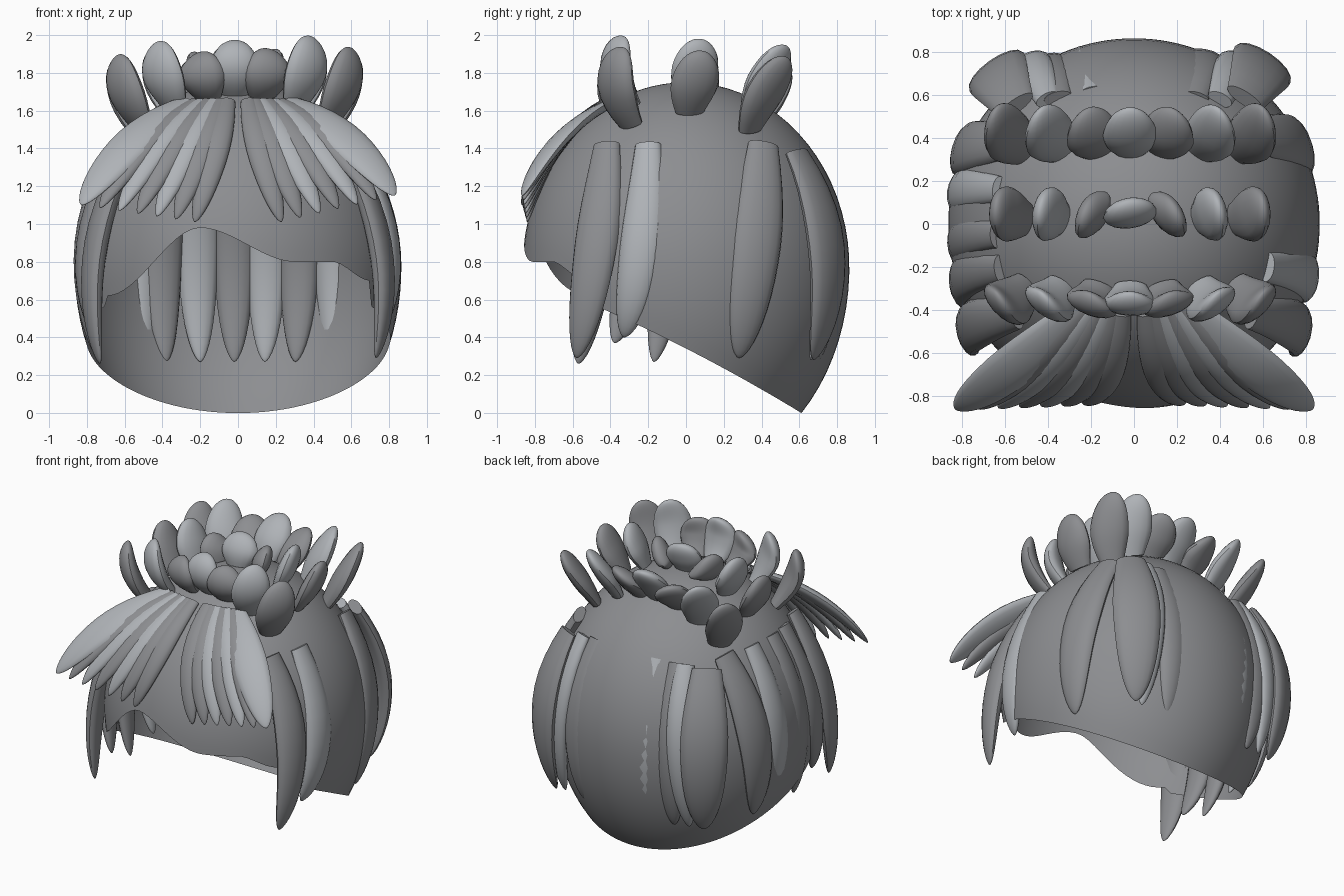
import bpy, bmesh, math
from mathutils import Vector

if "Cube" in bpy.data.objects:
    bpy.data.objects.remove(bpy.data.objects["Cube"])

R, ZC, UP, DOWN = 0.865, 0.77, 0.98, 1.09      # head cap ellipsoid

# Two greys for the hair
DARK = bpy.data.materials.new("dark_grey")
DARK.diffuse_color = (0.265, 0.27, 0.283, 1)
DARK.use_nodes = True
DARK.node_tree.nodes["Principled BSDF"].inputs["Base Color"].default_value = DARK.diffuse_color
LIGHT = bpy.data.materials.new("light_grey")
LIGHT.diffuse_color = (0.43, 0.45, 0.475, 1)
LIGHT.use_nodes = True
LIGHT.node_tree.nodes["Principled BSDF"].inputs["Base Color"].default_value = LIGHT.diffuse_color


def interp(pts, v):
    if v <= pts[0][0]:
        return pts[0][1]
    for (a, p), (b, q) in zip(pts, pts[1:]):
        if v <= b:
            t = (v - a) / (b - a)
            t = t * t * (3 - 2 * t)
            return p + (q - p) * t
    return pts[-1][1]


def cap_radius(z):
    c = UP if z > ZC else DOWN
    return R * math.sqrt(max(0, 1 - ((z - ZC) / c) ** 2))


def cap_height(x, y):
    return ZC + UP * math.sqrt(max(0, 1 - (x * x + y * y) / R ** 2))


def finish(name, bm, light=False):
    bmesh.ops.recalc_face_normals(bm, faces=bm.faces)
    me = bpy.data.meshes.new(name)
    bm.to_mesh(me)
    bm.free()
    me.materials.append(LIGHT if light else DARK)
    ob = bpy.data.objects.new(name, me)
    bpy.context.collection.objects.link(ob)
    return ob


def lock(name, a, m, b, normal, width, thick, light=False,
         root=0.6, peak=0.5, k=4, e=0.6, rings=16, sides=16):
    """Flattened leaf lofted along a curve through a, m, b."""
    a, m, b, n0 = Vector(a), Vector(m), Vector(b), Vector(normal)
    c = 2 * m - (a + b) / 2
    bm = bmesh.new()
    prev = None
    for i in range(rings):
        t = math.sin(i / rings * math.pi / 2)
        p = a * (1 - t) ** 2 + c * 2 * t * (1 - t) + b * t * t
        d = ((c - a) * (1 - t) + (b - c) * t).normalized()
        side = d.cross(n0).normalized()
        n = side.cross(d)
        w = (root + (1 - root) * math.sin(min(t / peak, 1) * math.pi / 2)) * (1 - t ** k) ** e
        ring = []
        for j in range(sides):
            g = 2 * math.pi * j / sides
            ring.append(bm.verts.new(p + side * (math.cos(g) * w * width / 2)
                                     + n * (math.sin(g) * w * thick / 2)))
        if prev:
            for j in range(sides):
                q = (j + 1) % sides
                bm.faces.new((prev[j], prev[q], ring[q], ring[j]))
        else:
            bm.faces.new(ring)
        prev = ring
    tip = bm.verts.new(b)
    for j in range(sides):
        bm.faces.new((prev[j], prev[(j + 1) % sides], tip))
    return finish(name, bm, light)


# Head cap: open shell with slanted nape and wavy front hairline
HAIRLINE = [(-0.69, 0.62), (-0.2, 0.98), (0.3, 0.8), (0.5, 0.8), (0.7, 0.7)]
bm = bmesh.new()
N, L = 128, 28
top = bm.verts.new((0, 0, ZC + UP))
cols = []
for i in range(N):
    az = 2 * math.pi * i / N
    z = 0.5
    for _ in range(40):
        x, y = cap_radius(z) * math.cos(az), cap_radius(z) * math.sin(az)
        target = interp(HAIRLINE, x) if y < -0.5 else 0.341 - 0.51 * y - 0.08 * y * y
        z += 0.6 * (target - z)
    end = math.acos((z - ZC) / (UP if z > ZC else DOWN))
    col = []
    for j in range(1, L + 1):
        th = end * j / L
        h = math.cos(th)
        col.append(bm.verts.new((R * math.sin(th) * math.cos(az), R * math.sin(th) * math.sin(az),
                                 ZC + h * (UP if h > 0 else DOWN))))
    cols.append(col)
for i in range(N):
    p, q = cols[i], cols[(i + 1) % N]
    bm.faces.new((top, p[0], q[0]))
    for j in range(L - 1):
        bm.faces.new((p[j], p[j + 1], q[j + 1], q[j]))
finish("head_cap", bm)

# Fringe: two fans parted at the centre
for s in (-1, 1):
    for i in range(7):
        t = i / 6                                   # 0 inner, 1 outer
        lift = 0.05 * t if s > 0 else 0
        lock("fringe_lock",
             (s * (0.055 + 0.2 * t), -0.42 + 0.03 * t, 1.65 - 0.01 * t),
             (s * (0.12 + 0.44 * t), -0.7 + 0.04 * t, 1.38 + 0.05 * t + lift / 2),
             (s * (0.23 + 0.6 * t), -0.84 - 0.025 * t, 1.01 + 0.09 * t + lift),
             (s * 0.3 * t, -0.8, 0.6), 0.15 + (0.09 if i == 6 else 0), 0.08, i % 2 == 0 and i > 0,
             root=0.55, peak=0.6, k=4, e=0.6)

# Crown: three rows of upright petals
TIPS = [(-0.64, 1.89), (-0.43, 1.96), (-0.21, 1.9), (-0.02, 1.97),
        (0.17, 1.92), (0.39, 1.99), (0.6, 1.93)]
ROWS = [(-0.29, -0.37, -0.32, -1.0, 0.0), (0.02, 0.05, 0.11, 0.25, 0.02), (0.34, 0.42, 0.54, 1.0, 0.05)]
for y0, ym, y1, ny, drop in ROWS:
    for i, (x, z) in enumerate(TIPS):
        bx = 0.78 * x
        bz = cap_height(bx, y0)
        tz = z - drop
        lock("crown_petal", (bx, y0, bz), (0.93 * x, ym, bz + 0.53 * (tz - bz)), (x, y1, tz),
             (x * 1.8, ny, 0), 0.26, 0.12, i % 2 == 1, root=0.6, peak=0.5, k=4, e=0.55, rings=14)

# Side locks: y at top, middle, tip, then middle x, tip height, width, light
RIGHT = [(-0.42, -0.48, -0.58, 0.755, 0.29, 0.24, False), (-0.2, -0.24, -0.33, 0.8, 0.4, 0.23, True),
         (0.41, 0.37, 0.28, 0.765, 0.29, 0.28, False)]
LEFT = [(-0.42, -0.48, -0.57, 0.755, 0.26, 0.24, False), (-0.21, -0.26, -0.38, 0.8, 0.37, 0.22, False),
        (-0.05, -0.08, -0.17, 0.81, 0.27, 0.21, False), (0.16, 0.15, 0.09, 0.81, 0.33, 0.21, True),
        (0.38, 0.35, 0.28, 0.785, 0.29, 0.26, False)]
for s, group in ((1, RIGHT), (-1, LEFT)):
    for yt, ym, yb, xm, zb, w, light in group:
        xt = math.sqrt(0.65 ** 2 - yt ** 2) * 0.6 + 0.25
        lock("side_lock", (s * xt, yt, 1.42), (s * xm, ym, 0.87), (s * 0.73, yb, zb),
             (s, yt * 0.7, 0), w, 0.12, light)

# Back locks: middle ones sit mostly inside the cap
for x, ym, light in [(-0.4, 0.735, False), (-0.21, 0.775, True), (-0.02, 0.785, False),
                     (0.15, 0.78, True), (0.32, 0.755, False)]:
    yt = 0.61 if abs(x) < 0.3 else 0.585
    lock("back_lock", (x * 0.88, yt, 1.38), (x, ym, 0.85), (x * 0.95, ym - 0.06, 0.27),
         (x * 0.5, 1, 0), 0.225, 0.12, light)

# Wide corner locks stand out, with a light lock beside each
for x, y in ((-0.64, 0.71), (0.6, 0.745)):
    lock("corner_lock", (x * 0.86, y - 0.16, 1.38), (x, y, 0.85), (x * 0.92, y - 0.07, 0.28),
         (x, 0.9, 0), 0.32, 0.12)
for s in (-1, 1):
    lock("corner_light_lock", (s * 0.4, 0.58, 1.38), (s * 0.48, 0.74, 0.87), (s * 0.49, 0.66, 0.28),
         (s * 0.5, 1, 0), 0.2, 0.12, True)

# Smooth shading with sharp root edges
for ob in bpy.data.objects:
    ob.select_set(True)
bpy.context.view_layer.objects.active = bpy.data.objects["head_cap"]
bpy.ops.object.shade_smooth_by_angle(angle=math.radians(40))
